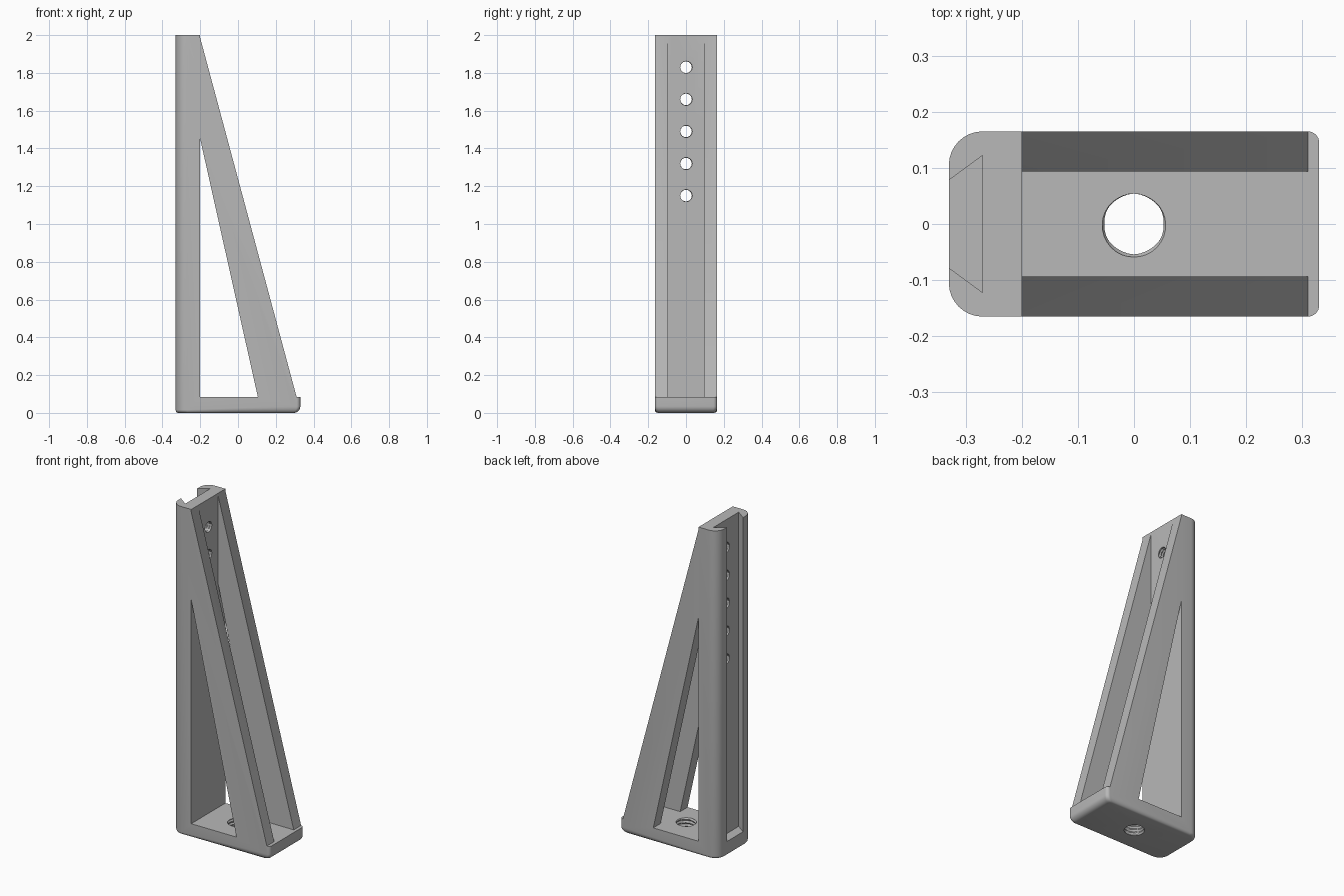
import bpy
import bmesh
from math import sin, cos, pi, radians

HX, HY, H = 0.33, 0.165, 2.0       # half length, half width, height
BASE, BACK = 0.085, -0.20          # base top, front face of the upright wall

cube = bpy.data.objects.get("Cube")
if cube:
    bpy.data.objects.remove(cube, do_unlink=True)

grey = bpy.data.materials.new("plain grey")
grey.use_nodes = True
colour = (0.48, 0.48, 0.48, 1)
grey.diffuse_color = colour
grey.node_tree.nodes["Principled BSDF"].inputs["Base Color"].default_value = colour


def loft(name, rings):
    """Closed solid skinned through equal-length rings of points."""
    bm = bmesh.new()
    loops = [[bm.verts.new(p) for p in ring] for ring in rings]
    n = len(loops[0])
    for a, b in zip(loops, loops[1:]):
        for i in range(n):
            j = (i + 1) % n
            bm.faces.new((a[i], a[j], b[j], b[i]))
    bm.faces.new(loops[0][::-1])
    bm.faces.new(loops[-1])
    bmesh.ops.recalc_face_normals(bm, faces=bm.faces)
    mesh = bpy.data.meshes.new(name)
    bm.to_mesh(mesh)
    bm.free()
    mesh.materials.append(grey)
    obj = bpy.data.objects.new(name, mesh)
    bpy.context.collection.objects.link(obj)
    return obj


def side_prism(name, profile, y0, y1):
    return loft(name, [[(x, y, z) for x, z in profile] for y in (y0, y1)])


def plan_prism(name, profile, z0, z1):
    return loft(name, [[(x, y, z) for x, y in profile] for z in (z0, z1)])


def threaded_rod(name, place, radius, depth, pitch, start, end):
    """Rod with a helical ridge; place(u, v, w) maps it to its axis w."""
    step, n = pitch / 6, 32
    rings = []
    for k in range(int((end - start) / step) + 1):
        w = start + k * step
        ring = []
        for i in range(n):
            phase = (w / pitch - i / n) % 1
            r = radius - depth * abs(2 * phase - 1)
            a = 2 * pi * i / n
            ring.append(place(r * cos(a), r * sin(a), w))
        rings.append(ring)
    return loft(name, rings)


def cut(body, cutter):
    cutter.hide_render = True
    mod = body.modifiers.new("cut", "BOOLEAN")
    mod.operation = "DIFFERENCE"
    mod.solver = "EXACT"
    mod.object = cutter
    bpy.context.view_layer.objects.active = body
    bpy.ops.object.modifier_apply(modifier=mod.name)
    bpy.data.objects.remove(cutter, do_unlink=True)


# Block outline with rounded plan corners, large at the back, small at the toe
outline = []
for sx, sy, r, start in ((1, 1, 0.02, 0), (-1, 1, 0.06, 90),
                         (-1, -1, 0.06, 180), (1, -1, 0.02, 270)):
    for i in range(9):
        a = radians(start + 90 * i / 8)
        outline.append((sx * (HX - r) + r * cos(a), sy * (HY - r) + r * sin(a)))

# Block with a filleted bottom edge, deepest at the toe
rings = []
for i in range(7):
    a = pi / 2 * i / 6
    s = 1 - sin(a)
    left, right, side = -HX + 0.012 * s, HX - 0.035 * s, HY - 0.018 * s
    rings.append([(left + (x + HX) / (2 * HX) * (right - left),
                   y / HY * side,
                   (0.035 if x > 0 else 0.016) * (1 - cos(a))) for x, y in outline])
rings.append([(x, y, H) for x, y in outline])
body = loft("bracket_body", rings)

# Sloping front of the two ribs, leaving a lip at the toe
cut(body, side_prism("slope_cutter", [(BACK, 2.2), (BACK, 1.985), (0.31, BASE),
                                      (0.5, BASE), (0.5, 2.2)], -0.4, 0.4))
# Channel between the ribs
cut(body, side_prism("channel_cutter", [(BACK, BASE), (0.5, BASE), (0.5, 2.2),
                                        (BACK, 2.2)], -0.094, 0.094))
# Triangular window through both ribs
cut(body, side_prism("window_cutter", [(BACK, BASE), (0.105, BASE), (BACK, 1.45)],
                     -0.4, 0.4))
# Dovetail groove down the back
slope = (0.122 - 0.078) / 0.06
mouth = 0.078 - slope * 0.05
cut(body, plan_prism("groove_cutter", [(-0.38, -mouth), (-0.27, -0.122),
                                       (-0.27, 0.122), (-0.38, mouth)], BASE, 2.2))
# Threaded hole in the base
cut(body, threaded_rod("base_hole_cutter", lambda u, v, w: (u, v, w),
                       0.060, 0.007, 0.02, -0.03, 0.12))
# Row of threaded holes through the upright wall
for k in range(5):
    z = 1.15 + 0.17 * k
    cut(body, threaded_rod("wall_hole_cutter", lambda u, v, w: (w, u, z + v),
                           0.034, 0.004, 0.016, -0.30, -0.17))

bpy.ops.object.select_all(action="DESELECT")
body.select_set(True)
bpy.context.view_layer.objects.active = body
bpy.ops.object.shade_smooth_by_angle(angle=radians(30))
